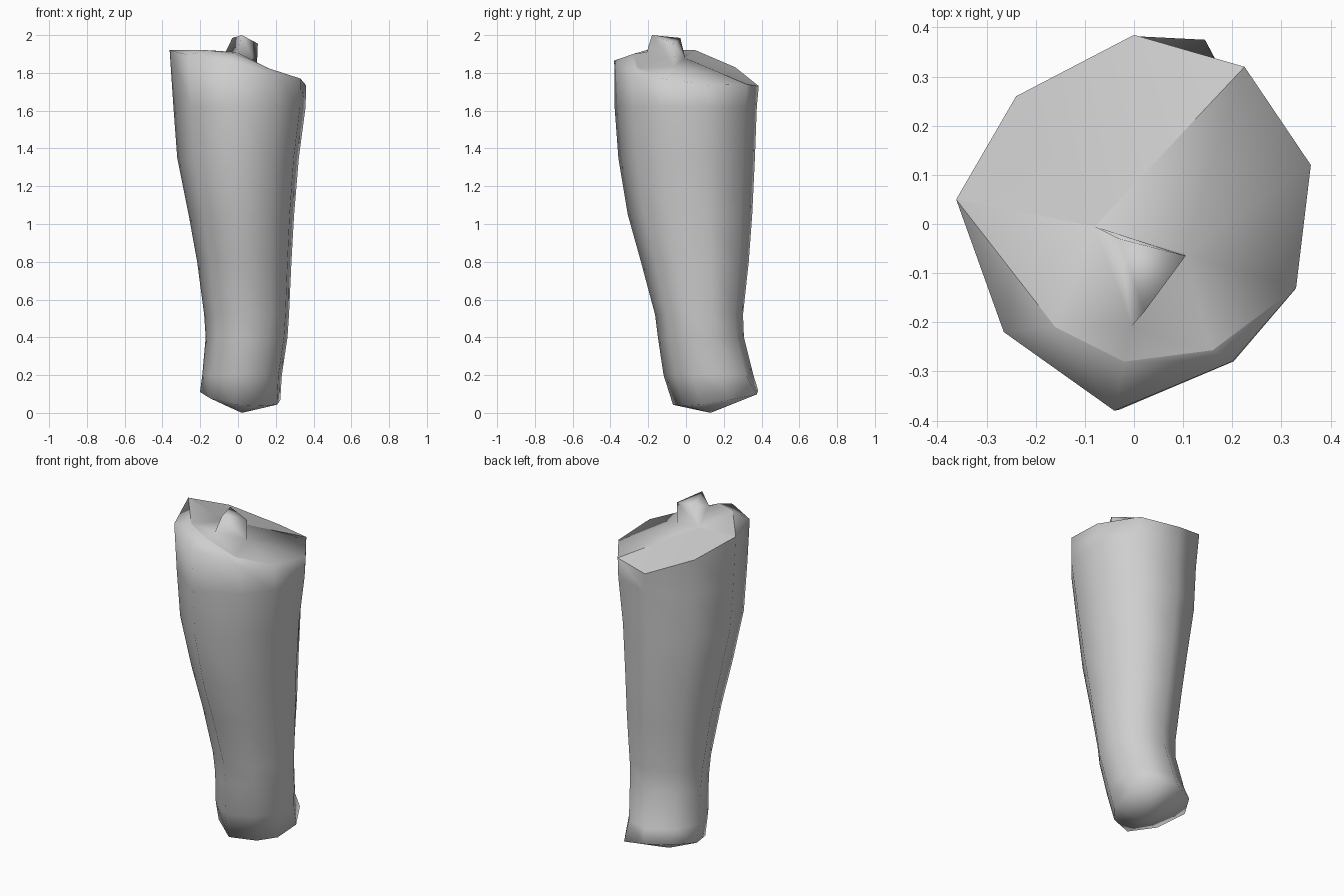
import bpy, bmesh
from mathutils import Vector

if "Cube" in bpy.data.objects:
    bpy.data.objects.remove(bpy.data.objects["Cube"])

gray = bpy.data.materials.new("plain_gray")
gray.diffuse_color = (0.62, 0.62, 0.62, 1)
gray.use_nodes = True
gray.node_tree.nodes["Principled BSDF"].inputs["Base Color"].default_value = gray.diffuse_color

# Slanted nine-sided upper rim
rim = [Vector(p) for p in (
    (-0.362, 0.05, 1.92), (-0.24, 0.26, 1.83), (0, 0.385, 1.73),
    (0.225, 0.32, 1.74), (0.36, 0.12, 1.735), (0.33, -0.13, 1.77),
    (0.20, -0.28, 1.79), (-0.04, -0.38, 1.865), (-0.265, -0.22, 1.895))]
unit = [(p.x / 0.36, p.y / 0.382) for p in rim]

# Limb sections: z, x min, x max, y min, y max
sections = [
    (0.20, -0.188, 0.232, -0.12, 0.355),
    (0.40, -0.170, 0.262, -0.15, 0.305),
    (0.52, -0.178, 0.270, -0.165, 0.30),
    (0.80, -0.215, 0.283, -0.24, 0.33),
    (1.05, -0.260, 0.297, -0.31, 0.348),
    (1.35, -0.320, 0.322, -0.36, 0.362),
    (1.62, -0.340, 0.358, -0.38, 0.372)]

bm = bmesh.new()


def add_ring(points):
    return [bm.verts.new(p) for p in points]


def bridge(a, b):
    n = len(a)
    for i in range(n):
        j = (i + 1) % n
        bm.faces.new((a[i], a[j], b[j], b[i]))


# Tilted lower end with a blunt point, flared toward the back
low_points = [Vector((0.012 + 0.212 * u, 0.155 + 0.225 * v, 0.08 + 0.04 * v - 0.025 * u))
              for u, v in unit]
low_points[3].y = 0.375
low = add_ring(low_points)
tip = bm.verts.new((0.02, 0.13, 0.0))
for i in range(9):
    bm.faces.new((low[i], low[(i + 1) % 9], tip))

# Limb wall
previous = low
for z, x0, x1, y0, y1 in sections:
    ring = add_ring([((x0 + x1) / 2 + (x1 - x0) / 2 * u,
                      (y0 + y1) / 2 + (y1 - y0) / 2 * v, z) for u, v in unit])
    bridge(previous, ring)
    previous = ring
top = add_ring(rim)
bridge(previous, top)

# Raised lip along the front of the upper end
lip_a, lip_b, lip_c = add_ring([(0.16, -0.257, 1.825), (-0.02, -0.28, 1.90), (-0.16, -0.21, 1.92)])
for f in ((top[5], top[6], lip_a), (top[6], top[7], lip_b, lip_a),
          (top[7], top[8], lip_c, lip_b), (top[8], top[0], lip_c)):
    bm.faces.new(f)

# Upper end closing in on the stub
a, b, c = base = add_ring([(-0.08, -0.005, 1.88), (0.10, -0.06, 1.835), (-0.005, -0.208, 1.91)])
for f in ((top[3], top[4], b), (top[4], top[5], b), (top[3], b, a), (top[5], lip_a, b),
          (lip_a, c, b), (lip_a, lip_b, c), (lip_b, lip_c, c),
          (lip_c, a, c), (lip_c, top[0], a)):
    bm.faces.new(f)
back_faces = [bm.faces.new((top[i], top[i + 1], a)) for i in range(3)]

# Short broken stub
end = add_ring([(-0.03, -0.03, 1.985), (0.105, -0.065, 1.955), (0.02, -0.18, 2.0)])
bridge(base, end)
bm.faces.new(end)

# Smooth all over, with a crease along the lip; the back of the cut faces inward
bmesh.ops.recalc_face_normals(bm, faces=bm.faces)
bmesh.ops.reverse_faces(bm, faces=back_faces)
for f in bm.faces:
    f.smooth = True
crease = [top[5], lip_a, lip_b, lip_c, top[0]]
for v, w in zip(crease, crease[1:]):
    bm.edges.get((v, w)).smooth = False

mesh = bpy.data.meshes.new("limb")
bm.to_mesh(mesh)
bm.free()
mesh.materials.append(gray)
limb = bpy.data.objects.new("limb", mesh)
bpy.context.collection.objects.link(limb)
